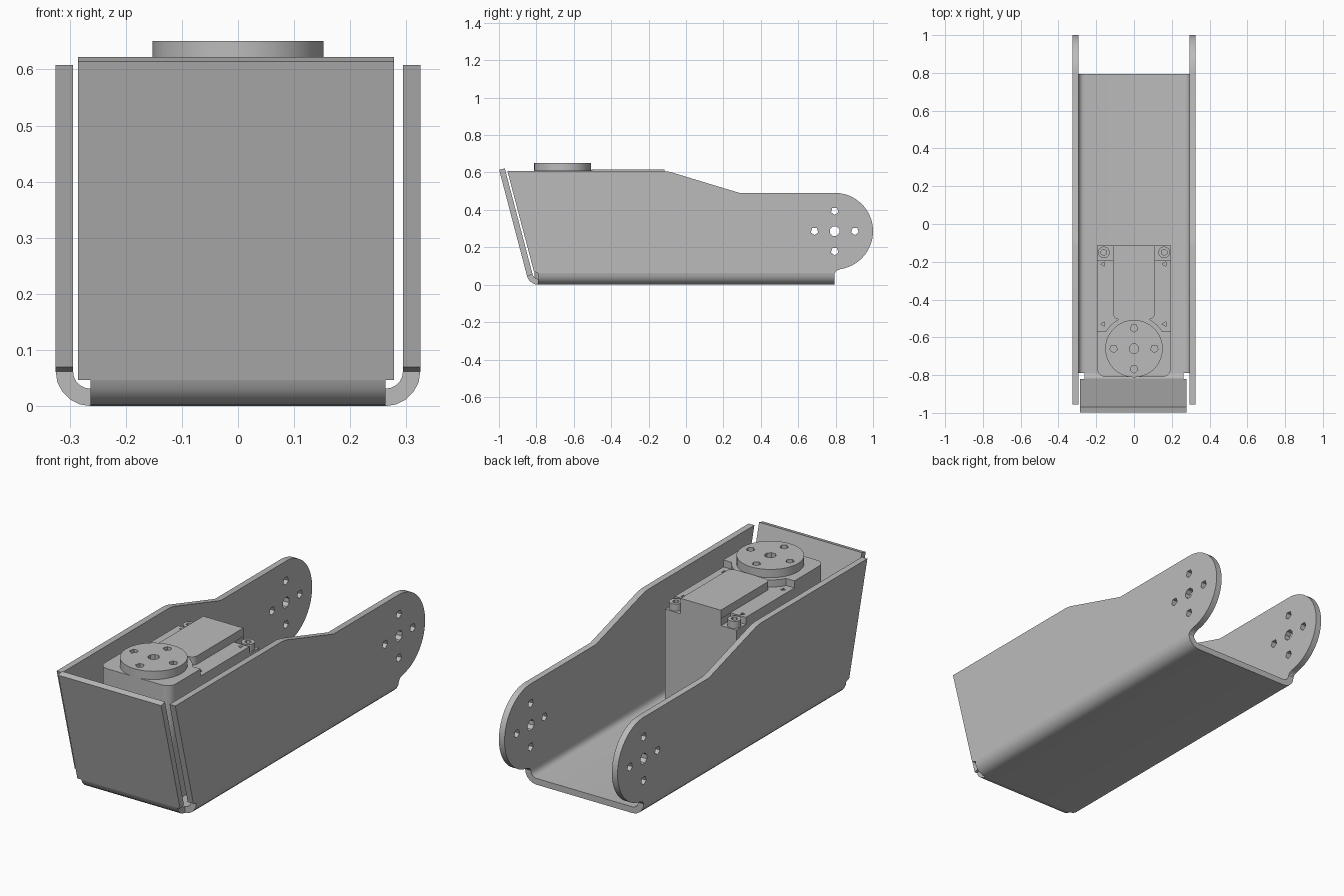
import bpy, bmesh
from math import sin, cos, radians
from mathutils import Vector

cube = bpy.data.objects.get("Cube")
if cube:
    bpy.data.objects.remove(cube)

grey = bpy.data.materials.new("plain grey")
grey.use_nodes = True
GREY = (0.5, 0.5, 0.5, 1)
grey.diffuse_color = GREY
grey.node_tree.nodes["Principled BSDF"].inputs["Base Color"].default_value = GREY

# How profile (u, v) and depth w map to space for each extrusion axis
AXES = {
    "X": lambda u, v, w: (w, u, v),
    "Y": lambda u, v, w: (u, w, v),
    "Z": lambda u, v, w: (u, v, w),
}


def arc(cu, cv, r, start, end, n):
    steps = [radians(start + (end - start) * i / n) for i in range(n + 1)]
    return [(cu + r * cos(a), cv + r * sin(a)) for a in steps]


def ring(cu, cv, r, n, turn=-90):
    return arc(cu, cv, r, turn, turn + 360, n)[:-1]


def slab(name, axis, low, high, outline, holes=(), smooth=False):
    """Extrude an outline with holes between two depths."""
    place = AXES[axis]
    bm = bmesh.new()
    edges = []
    for loop in [outline, *holes]:
        vs = [bm.verts.new(place(u, v, low)) for u, v in loop]
        edges += [bm.edges.new((vs[i - 1], vs[i])) for i in range(len(vs))]
    bmesh.ops.triangle_fill(bm, edges=edges, use_beauty=True, use_dissolve=False)
    out = bmesh.ops.extrude_face_region(bm, geom=bm.faces[:], use_keep_orig=True)
    moved = [g for g in out["geom"] if isinstance(g, bmesh.types.BMVert)]
    bmesh.ops.translate(bm, verts=moved, vec=Vector(place(0, 0, high - low)))
    bmesh.ops.recalc_face_normals(bm, faces=bm.faces[:])
    mesh = bpy.data.meshes.new(name)
    bm.to_mesh(mesh)
    bm.free()
    mesh.materials.append(grey)
    obj = bpy.data.objects.new(name, mesh)
    bpy.context.collection.objects.link(obj)
    if smooth:
        bpy.ops.object.select_all(action="DESELECT")
        obj.select_set(True)
        bpy.context.view_layer.objects.active = obj
        bpy.ops.object.shade_smooth_by_angle(angle=radians(35))
    return obj


def mount_holes(cu, cv):
    """A centre hole with four smaller holes around it."""
    d = 0.108
    spots = [(d, 0), (-d, 0), (0, d), (0, -d)]
    return [ring(cu, cv, 0.027, 8, 22.5)] + [ring(cu + a, cv + b, 0.021, 5) for a, b in spots]


THICK, BEND, FLAT = 0.031, 0.062, 0.263
INNER = BEND - THICK

# Folded floor with rounded bends along both sides
floor = (arc(FLAT, BEND, BEND, 0, -90, 5) + arc(-FLAT, BEND, BEND, -90, -180, 5)
         + arc(-FLAT, BEND, INNER, 180, 270, 5) + arc(FLAT, BEND, INNER, -90, 0, 5))
slab("floor_channel", "Y", -0.79, 0.795, floor, smooth=True)

# Side walls with rounded pivot ends
wall = ([(-0.79, BEND), (-0.813, 0.07), (-0.955, 0.608), (-0.12, 0.608)]
        + [(-0.085, 0.603), (0.285, 0.491), (0.795, 0.491)]
        + arc(0.795, 0.286, 0.205, 85, -74, 28)
        + [(0.822, 0.082), (0.803, 0.074), (0.795, BEND)])
for side, low in (("left", FLAT + INNER), ("right", -FLAT - BEND)):
    slab(side + "_wall", "X", low, low + THICK, wall, mount_holes(0.795, 0.286), True)

# Tilted front flap and its bend
TILT = 14.7
outer = arc(-0.79, BEND, BEND, -90, -180 + TILT, 5)
inner = arc(-0.79, BEND, INNER, -180 + TILT, -90, 5)
slab("front_bend", "X", -FLAT, FLAT, outer + inner, smooth=True)
rise = Vector((-sin(radians(TILT)), cos(radians(TILT)))) * 0.587
foot = [Vector(outer[-1]), Vector(inner[0])]
flap = [tuple(p) for p in (foot[0], foot[0] + rise, foot[1] + rise, foot[1])]
slab("front_flap", "X", -0.285, 0.278, flap)

# Motor case
W, FRONT, BACK = 0.195, -0.81, -0.115
HORN_Y = -0.66
nose = arc(-W + 0.045, FRONT + 0.045, 0.045, 180, 270, 6) + arc(W - 0.045, FRONT + 0.045, 0.045, -90, 0, 6)
slab("motor_case", "Z", THICK, 0.54, nose + [(W, BACK), (-W, BACK)], smooth=True)

# Case top, stepped back at the rear corners for the screws
lid = nose + [(W, -0.19), (0.112, -0.19), (0.112, BACK), (-0.112, BACK), (-0.112, -0.19), (-W, -0.19)]
pins = [ring(x, y, 0.014, 3, 60) for x in (-0.162, 0.162) for y in (-0.212, -0.53)]
slab("case_lid", "Z", 0.54, 0.575, lid, pins, True)

# Raised centre panel and gearbox boss
panel = arc(-0.08, -0.475, 0.03, 180, 270, 4) + arc(0.08, -0.475, 0.03, -90, 0, 4) + [(0.11, BACK), (-0.11, BACK)]
slab("centre_panel", "Z", 0.575, 0.616, panel)
boss = nose + [(W, -0.57)] + arc(0, HORN_Y, 0.175, 31, 149, 16) + [(-W, -0.57)]
slab("gearbox_boss", "Z", 0.575, 0.61, boss, smooth=True)

# Output disc
slab("output_disc", "Z", 0.61, 0.651, ring(0, HORN_Y, 0.152, 40), mount_holes(0, HORN_Y), True)

# Case screws with hex sockets
for side, x in (("left", 0.16), ("right", -0.16)):
    slab(side + "_screw", "Z", 0.54, 0.575, ring(x, -0.15, 0.031, 16), [ring(x, -0.15, 0.016, 6)], True)
